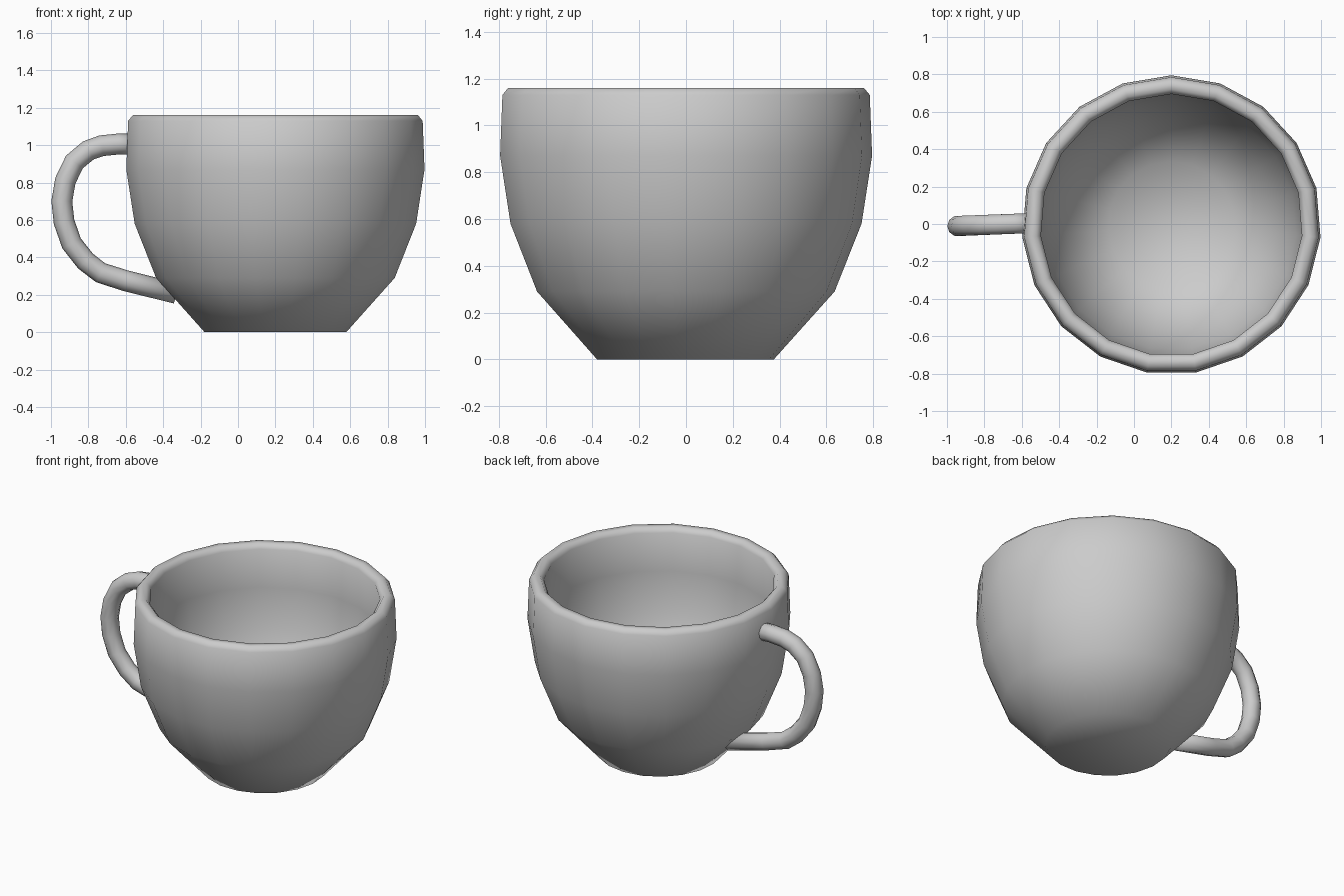
import bpy, bmesh, math
from mathutils import Vector

if "Cube" in bpy.data.objects:
    bpy.data.objects.remove(bpy.data.objects["Cube"])

grey = bpy.data.materials.new("light_grey_ceramic")
grey.diffuse_color = (0.6, 0.6, 0.6, 1)
grey.use_nodes = True
grey.node_tree.nodes["Principled BSDF"].inputs["Base Color"].default_value = grey.diffuse_color


def mesh_object(name, bm):
    bmesh.ops.recalc_face_normals(bm, faces=bm.faces)
    for f in bm.faces:
        f.smooth = True
    me = bpy.data.meshes.new(name)
    bm.to_mesh(me)
    bm.free()
    me.materials.append(grey)
    ob = bpy.data.objects.new(name, me)
    bpy.context.collection.objects.link(ob)
    return ob


def skin(name, rings):
    """Join rings of points into a closed, capped shell."""
    bm = bmesh.new()
    loops = [[bm.verts.new(p) for p in ring] for ring in rings]
    n = len(loops[0])
    for a, b in zip(loops, loops[1:]):
        for i in range(n):
            j = (i + 1) % n
            bm.faces.new((a[i], a[j], b[j], b[i]))
    bm.faces.new(loops[0][::-1])
    bm.faces.new(loops[-1])
    return mesh_object(name, bm)


# Cup: 19-sided lathe, outer wall up, chamfered lip, inner wall down
profile = [(0.38, 0), (0.64, 0.29), (0.755, 0.58), (0.80, 0.87), (0.79, 1.13), (0.765, 1.16),
           (0.725, 1.16), (0.70, 1.13), (0.71, 0.87), (0.668, 0.61), (0.565, 0.34), (0.34, 0.09)]
SIDES = 19
angles = [math.pi / 2 + math.tau * i / SIDES for i in range(SIDES)]
skin("cup", [[(0.2 + r * math.cos(a), -0.005 + r * math.sin(a), z) for a in angles]
             for r, z in profile])

# Handle: round tube along a side path, drifting slightly to the front
path = [(-0.55, 1.005), (-0.64, 1.006), (-0.73, 0.997), (-0.80, 0.972), (-0.875, 0.91),
        (-0.923, 0.81), (-0.942, 0.70), (-0.93, 0.59), (-0.89, 0.475), (-0.815, 0.38),
        (-0.735, 0.318), (-0.60, 0.275), (-0.33, 0.208)]
pts = [Vector((x, 0.003 + 0.04 * (x + 0.6), z)) for x, z in path]
rings = []
for i, p in enumerate(pts):
    t = (pts[min(i + 1, len(pts) - 1)] - pts[max(i - 1, 0)]).normalized()
    u = t.cross(Vector((0, 1, 0))).normalized()
    v = t.cross(u)
    rings.append([p + 0.056 * (u * math.cos(k * math.tau / 10) + v * math.sin(k * math.tau / 10))
                  for k in range(10)])
skin("handle", rings)
